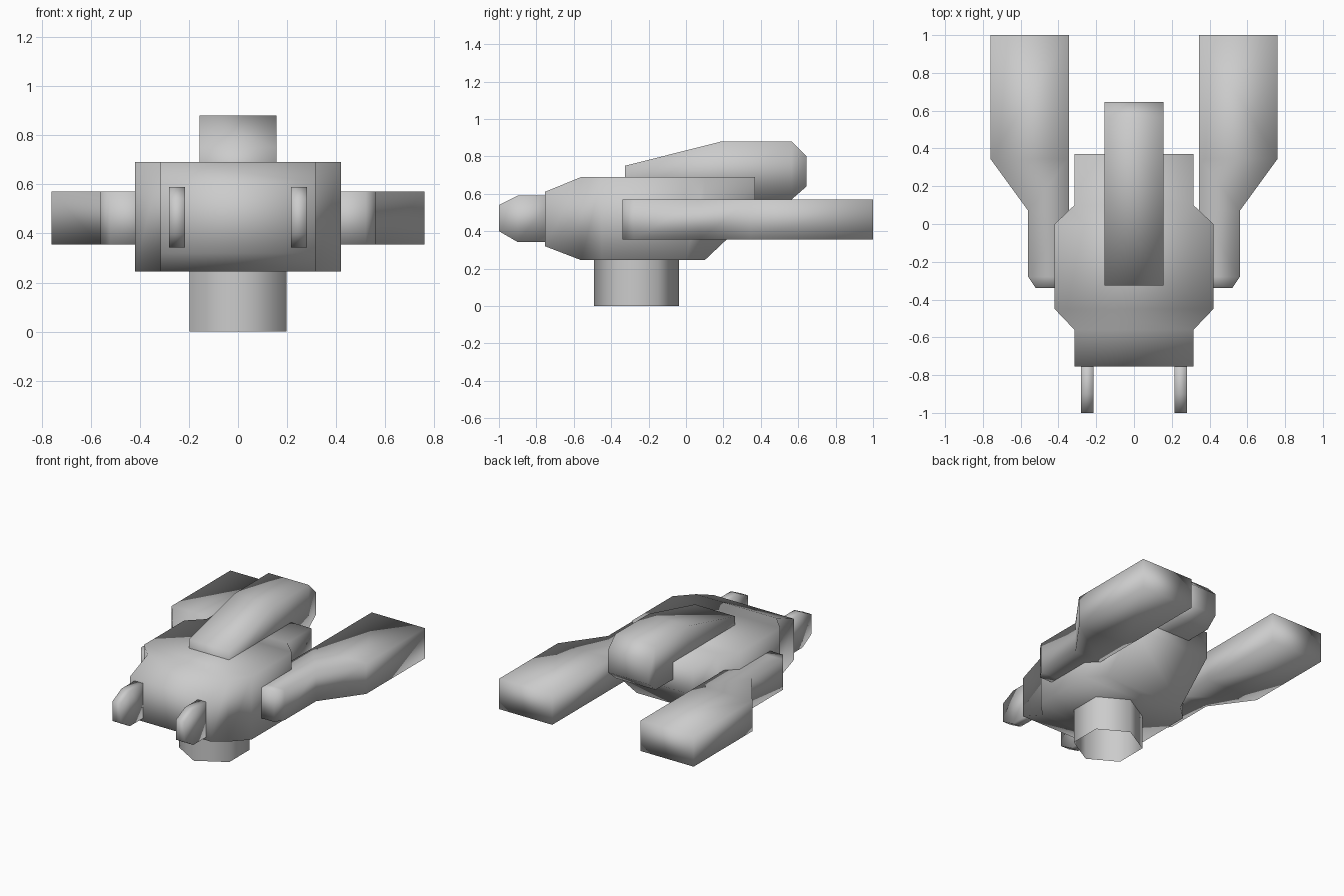
import bpy
import bmesh
import math

cube = bpy.data.objects.get("Cube")
if cube:
    bpy.data.objects.remove(cube, do_unlink=True)

grey = bpy.data.materials.new("plain grey")
grey.use_nodes = True
grey.diffuse_color = (0.6, 0.6, 0.6, 1)
grey.node_tree.nodes["Principled BSDF"].inputs["Base Color"].default_value = (0.6, 0.6, 0.6, 1)


def skin(name, rings, caps=True):
    """Join matching rings of points into a smooth grey object."""
    bm = bmesh.new()
    loops = [[bm.verts.new(point) for point in ring] for ring in rings]
    for a, b in zip(loops, loops[1:]):
        for i in range(len(a)):
            j = (i + 1) % len(a)
            bm.faces.new((a[i], a[j], b[j], b[i]))
    if caps:
        bm.faces.new(loops[0])
        bm.faces.new(loops[-1])
    bmesh.ops.recalc_face_normals(bm, faces=bm.faces)
    for face in bm.faces:
        face.smooth = True
    mesh = bpy.data.meshes.new(name)
    bm.to_mesh(mesh)
    bm.free()
    mesh.materials.append(grey)
    bpy.context.collection.objects.link(bpy.data.objects.new(name, mesh))


def loft(name, sections, side=1):
    """Box loft along y; each section is (y, x_in, x_out, z_low, z_high)."""
    skin(name, [[(side * x, y, z) for x, z in ((x0, z0), (x1, z0), (x1, z1), (x0, z1))]
                for y, x0, x1, z0, z1 in sections])


# Main hull, wide in the middle with a rising tail
hull = [(-0.755, 0.315, 0.32, 0.61), (-0.56, 0.315, 0.245, 0.69),
        (-0.45, 0.42, 0.245, 0.69), (0, 0.42, 0.245, 0.69),
        (0.1, 0.315, 0.245, 0.69), (0.37, 0.315, 0.5, 0.69)]
loft("hull", [(y, -w, w, lo, hi) for y, w, lo, hi in hull])

# Raised pod on top
pod = [(-0.325, 0.57, 0.75), (0.19, 0.57, 0.88),
       (0.565, 0.57, 0.88), (0.645, 0.64, 0.8)]
loft("top_pod", [(y, -0.157, 0.157, lo, hi) for y, lo, hi in pod])

# Paired side wings and front prongs
wing = [(-0.34, 0.52), (-0.28, 0.56), (0.07, 0.56), (0.345, 0.76), (1, 0.76)]
prong = [(-1, 0.4, 0.54), (-0.9, 0.342, 0.59), (-0.7, 0.342, 0.59)]
for label, side in (("left", 1), ("right", -1)):
    loft(label + "_wing", [(y, 0.345, x, 0.355, 0.57) for y, x in wing], side)
    loft(label + "_prong", [(y, 0.215, 0.28, lo, hi) for y, lo, hi in prong], side)

# Open six-sided pedestal with corners facing front and back
corners = [math.radians(30 + 60 * i) for i in range(6)]
skin("pedestal", [[(0.228 * math.cos(a), 0.228 * math.sin(a) - 0.265, z) for a in corners]
                  for z in (0, 0.26)], caps=False)
